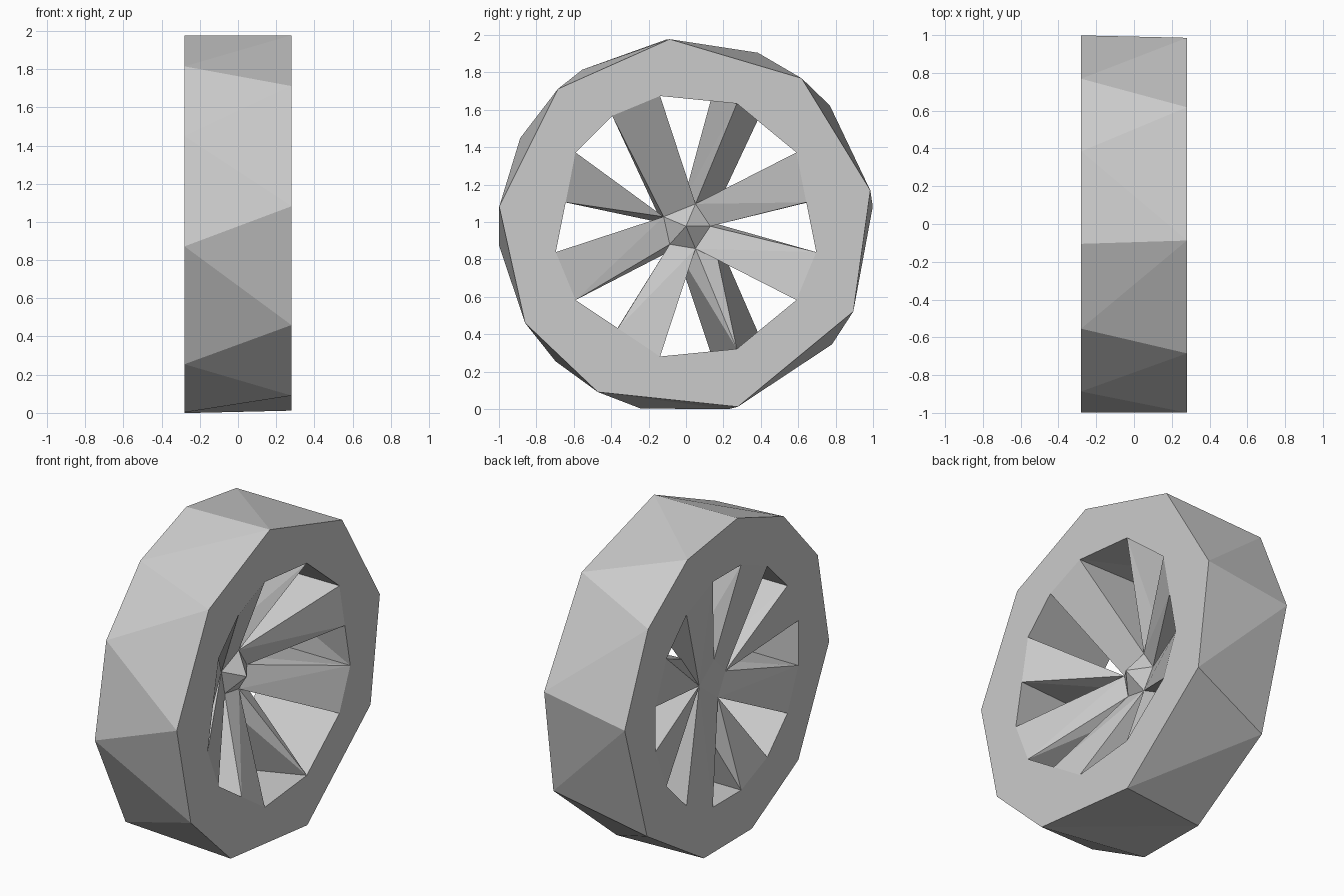
import bpy
import bmesh
from math import radians, cos, sin

if "Cube" in bpy.data.objects:
    bpy.data.objects.remove(bpy.data.objects["Cube"])

AXLE_Z = 0.977
HALF_WIDTH = 0.28
HUB_FRONT_X, HUB_BACK_X = -0.03, -0.18
TIRE_R, HOLE_R, HUB_R = 1.004, 0.71, 0.13
STEP = 11.25  # half the angular width of a spoke

# One material for the whole wheel
grey = bpy.data.materials.new("light_grey")
grey.use_nodes = True
colour = (0.6, 0.6, 0.6, 1)
grey.diffuse_color = colour
grey.node_tree.nodes["Principled BSDF"].inputs["Base Color"].default_value = colour


def polar(x, radius, angle):
    a = radians(angle)
    return (x, radius * cos(a), AXLE_Z + radius * sin(a))


def finish(bm, name):
    bmesh.ops.recalc_face_normals(bm, faces=bm.faces)
    mesh = bpy.data.meshes.new(name)
    bm.to_mesh(mesh)
    bm.free()
    mesh.materials.append(grey)
    obj = bpy.data.objects.new(name, mesh)
    bpy.context.collection.objects.link(obj)
    return obj


def hull(name, points):
    bm = bmesh.new()
    for p in points:
        bm.verts.new(p)
    result = bmesh.ops.convex_hull(bm, input=bm.verts)
    spare = {v for v in result["geom_interior"] if isinstance(v, bmesh.types.BMVert)}
    bmesh.ops.delete(bm, geom=list(spare), context="VERTS")
    return finish(bm, name)


def ring(bm, x, radius, angles):
    ordered = sorted(a % 360 for a in angles)
    return [(a, bm.verts.new(polar(x, radius, a))) for a in ordered]


def loft(bm, a, b):
    """Join two rings with triangles, stepping round in order of angle."""
    a = a + [(a[0][0] + 360, a[0][1])]
    b = b + [(b[0][0] + 360, b[0][1])]
    i = j = 0
    while i < len(a) - 1 or j < len(b) - 1:
        step_a = j == len(b) - 1 or (i < len(a) - 1 and a[i + 1][0] <= b[j + 1][0])
        if step_a:
            bm.faces.new((a[i][1], a[i + 1][1], b[j][1]))
            i += 1
        else:
            bm.faces.new((a[i][1], b[j + 1][1], b[j][1]))
            j += 1


# Rim: faceted band with a different polygon on each side
front_outer = (95, 52, 11, -27, -74, -118, -149, 174, 133)
back_outer = (96, 67.5, 40, 6, -39, -77, -104, -134, -174, 152, 123.5)
corner_steps = (9, 6, 3, -1, -3, -6, -9, -13, -15, 13, 11)
front_inner = [k * STEP for k in corner_steps]
back_inner = [k * STEP for k in range(1, 32, 2)]
bm = bmesh.new()
fo = ring(bm, HALF_WIDTH, TIRE_R, front_outer)
bo = ring(bm, -HALF_WIDTH, TIRE_R, back_outer)
fi = ring(bm, HALF_WIDTH, HOLE_R, front_inner)
bi = ring(bm, -HALF_WIDTH, HOLE_R, back_inner)
for pair in ((fo, bo), (fo, fi), (bo, bi), (fi, bi)):
    loft(bm, *pair)
finish(bm, "rim")

# Hub: five-sided point in front, four corners behind
hub_front = [polar(HUB_FRONT_X, HUB_R, a) for a in (67, 0, -67, -132, 157)]
hub_back = [polar(HUB_BACK_X, HUB_R, a) for a in (97, 172, 245, 10)]
hull("hub", hub_front + hub_back + [(0.06, 0, AXLE_Z)])

# Spokes: front corners on the rim (in steps), then front and back hub corners
spokes = [
    ((1, 3), (0, 1), (3,)),
    ((6,), (0,), (0, 3)),
    ((9, 11), (0, 4), (0, 1)),
    ((13, 15), (4,), (1,)),
    ((-13, -15), (3, 4), (1, 2)),
    ((-9, -11), (2, 3), (2,)),
    ((-6,), (2,), (2, 3)),
    ((-1, -3), (1, 2), (3,)),
]
for n, (rim_steps, front_ids, back_ids) in enumerate(spokes):
    mid = 22.5 + 45 * n
    points = [hub_front[k] for k in front_ids] + [hub_back[k] for k in back_ids]
    for k in rim_steps:
        # Corners between rim corners lie on the straight edge of the hole
        radius = HOLE_R if k in corner_steps else HOLE_R * cos(radians(2 * STEP))
        points.append(polar(HALF_WIDTH, radius, k * STEP))
    for side in (-1, 1):
        points.append(polar(-HALF_WIDTH, HOLE_R, mid + side * STEP))
    hull("spoke_%d" % (n + 1), points)
